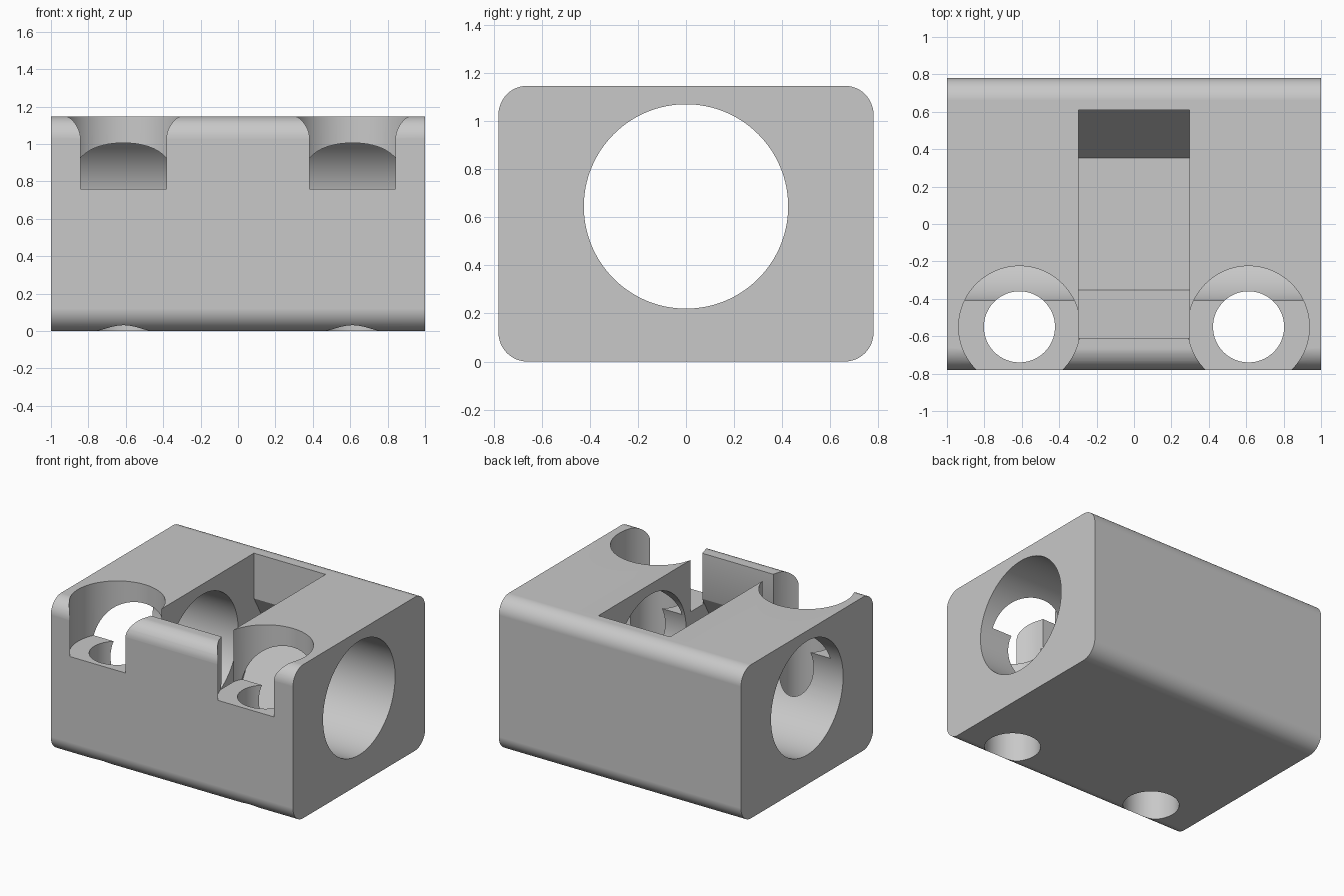
import bpy, bmesh
from math import cos, sin, pi, radians, sqrt

cube = bpy.data.objects.get("Cube")
if cube:
    bpy.data.objects.remove(cube, do_unlink=True)

HALF_Y, TOP, CORNER = 0.78, 1.147, 0.12
BORE_Z, BORE_R = 0.645, 0.425
SCREW_X, SCREW_Y = 0.6125, -0.55

# One plain grey material
grey = bpy.data.materials.new("plain grey")
grey.use_nodes = True
colour = (0.58, 0.58, 0.58, 1)
grey.diffuse_color = colour
grey.node_tree.nodes["Principled BSDF"].inputs["Base Color"].default_value = colour


def prism(name, profile, start, end, place):
    """Extrude a closed 2D profile; place(a, b, t) gives the 3D point."""
    bm = bmesh.new()
    near = [bm.verts.new(place(a, b, start)) for a, b in profile]
    far = [bm.verts.new(place(a, b, end)) for a, b in profile]
    bm.faces.new(near)
    bm.faces.new(far)
    n = len(profile)
    for i in range(n):
        j = (i + 1) % n
        bm.faces.new((near[i], near[j], far[j], far[i]))
    bmesh.ops.recalc_face_normals(bm, faces=bm.faces)
    mesh = bpy.data.meshes.new(name)
    bm.to_mesh(mesh)
    bm.free()
    mesh.materials.append(grey)
    obj = bpy.data.objects.new(name, mesh)
    bpy.context.collection.objects.link(obj)
    return obj


def arc(cx, cy, r, a0, a1, steps):
    return [(cx + r * cos(a0 + (a1 - a0) * i / steps),
             cy + r * sin(a0 + (a1 - a0) * i / steps)) for i in range(steps + 1)]


def circle(cx, cy, r, steps=96):
    return arc(cx, cy, r, 0, 2 * pi, steps)[:-1]


def along_x(a, b, t):
    return (t, a, b)


def along_z(a, b, t):
    return (a, b, t)


# Block with rounded long edges
cy, low, high = HALF_Y - CORNER, CORNER, TOP - CORNER
outline = []
for k, (y, z) in enumerate([(cy, high), (-cy, high), (-cy, low), (cy, low)]):
    outline += arc(y, z, CORNER, k * pi / 2, (k + 1) * pi / 2, 12)
block = prism("carriage_block", outline, -1, 1, along_x)

# Lengthwise bore
cutters = [prism("bore_cutter", circle(0, BORE_Z, BORE_R, 128), -1.2, 1.2, along_x)]

# Hexagonal nut pocket with a straight insertion slot above it
R = 0.705
flat = R * sqrt(3) / 2
shoulder = BORE_Z + (R - flat) * sqrt(3)
half = [(R / 2, BORE_Z - flat), (R, BORE_Z), (flat, shoulder), (flat, 1.4)]
pocket = half + [(-y, z) for y, z in reversed(half)]
cutters.append(prism("nut_pocket_cutter", pocket, -0.296, 0.296, along_x))

# Counterbored screw holes at the front
for side, label in ((-1, "right"), (1, "left")):
    x = side * SCREW_X
    cutters.append(prism(label + "_screw_cutter", circle(x, SCREW_Y, 0.19),
                         -0.2, 1.0, along_z))
    cutters.append(prism(label + "_counterbore_cutter", circle(x, SCREW_Y, 0.325),
                         0.76, 1.4, along_z))

bpy.context.view_layer.objects.active = block
for cutter in cutters:
    cutter.hide_render = True
    mod = block.modifiers.new(cutter.name, "BOOLEAN")
    mod.operation = "DIFFERENCE"
    mod.solver = "EXACT"
    mod.object = cutter
    bpy.ops.object.modifier_apply(modifier=mod.name)
for cutter in cutters:
    bpy.data.objects.remove(cutter, do_unlink=True)

# Smooth curved walls, crisp edges, flat faces kept flat
bpy.ops.object.select_all(action="DESELECT")
block.select_set(True)
bpy.ops.object.shade_smooth_by_angle(angle=radians(30))
weighted = block.modifiers.new("flat_face_normals", "WEIGHTED_NORMAL")
weighted.keep_sharp = True
